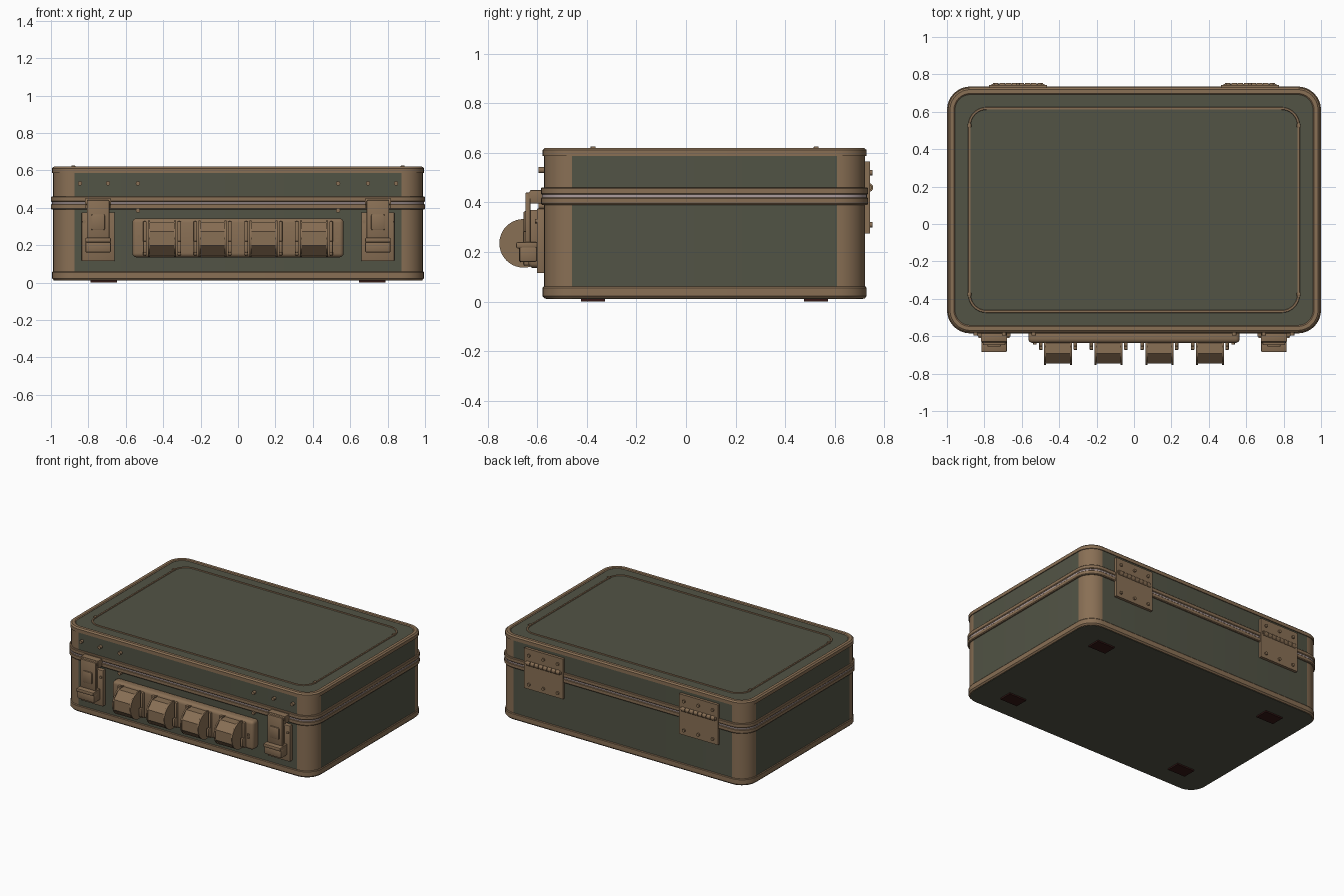
import bpy, bmesh, math
from mathutils import Matrix, Vector

if "Cube" in bpy.data.objects:
    bpy.data.objects.remove(bpy.data.objects["Cube"])


def mat(name, r, g, b):
    m = bpy.data.materials.new(name)
    m.diffuse_color = (r, g, b, 1)
    m.use_nodes = True
    m.node_tree.nodes["Principled BSDF"].inputs["Base Color"].default_value = m.diffuse_color
    return m


GREEN = mat("olive_panel", 0.084, 0.088, 0.06)
BROWN = mat("bronze_trim", 0.25, 0.16, 0.09)
PALE = mat("pale_gasket", 0.42, 0.34, 0.34)
RED = mat("dark_red_rubber", 0.035, 0.009, 0.008)
CY, HX, HY, RAD, SEG = 0.075, 1.0, 0.66, 0.125, 8   # case outline


def finish(name, bm, mats):
    bmesh.ops.recalc_face_normals(bm, faces=bm.faces)
    me = bpy.data.meshes.new(name)
    bm.to_mesh(me)
    bm.free()
    for m in mats:
        me.materials.append(m)
    ob = bpy.data.objects.new(name, me)
    bpy.context.collection.objects.link(ob)
    return ob


def outline(inset, z, hx=HX, hy=HY, rad=RAD):
    """Rounded rectangle; SEG + 1 points for each corner."""
    r = max(rad - inset, 0.005)
    pts = []
    for k, (sx, sy) in enumerate([(1, 1), (-1, 1), (-1, -1), (1, -1)]):
        cx, cy = sx * (hx - inset - r), CY + sy * (hy - inset - r)
        for i in range(SEG + 1):
            a = math.pi / 2 * (k + i / SEG)
            pts.append((cx + r * math.cos(a), cy + r * math.sin(a), z))
    return pts


def loft(name, levels, mats, ring=False, corners=False, **kw):
    """Stack of outlines (inset, z): capped solid, or closed ring profile."""
    bm = bmesh.new()
    rows = [[bm.verts.new(p) for p in outline(i, z, **kw)] for i, z in levels]
    n = len(rows[0])
    for a in range(len(rows) if ring else len(rows) - 1):
        lo, hi = rows[a], rows[(a + 1) % len(rows)]
        for i in range(n):
            j = (i + 1) % n
            f = bm.faces.new((lo[i], lo[j], hi[j], hi[i]))
            if corners and i % (SEG + 1) < SEG:
                f.material_index = 1
    if not ring:
        bm.faces.new(rows[0])
        bm.faces.new(rows[-1])
    return finish(name, bm, mats)


def box(name, x, y, z, m=BROWN, bevel=0.0, seg=2):
    """Box from (min, max) ranges."""
    bm = bmesh.new()
    bmesh.ops.create_cube(bm, size=1)
    for v in bm.verts:
        v.co = Vector([sum(r) / 2 + c * abs(r[1] - r[0]) for r, c in zip((x, y, z), v.co)])
    if bevel:
        bmesh.ops.bevel(bm, geom=bm.edges[:], offset=bevel, segments=seg, affect='EDGES', profile=0.5)
    return finish(name, bm, [m])


def cyl(name, centre, r, length, axis, sides=16, m=BROWN, turn=0.0):
    bm = bmesh.new()
    bmesh.ops.create_cone(bm, cap_ends=True, segments=sides, radius1=r, radius2=r, depth=length)
    rot = {'X': Matrix.Rotation(math.pi / 2, 4, 'Y'), 'Y': Matrix.Rotation(math.pi / 2, 4, 'X'),
           'Z': Matrix.Identity(4)}[axis]
    bm.transform(Matrix.Translation(centre) @ rot @ Matrix.Rotation(turn, 4, 'Z'))
    return finish(name, bm, [m])


# Shells with bronze corners, and the trims that frame them
loft("lower_shell", [(0.02, 0.01), (0.02, 0.03), (0.012, 0.03), (0.012, 0.41)], [GREEN, BROWN], corners=True)
loft("lid_shell", [(0.012, 0.44), (0.012, 0.60)], [GREEN, BROWN], corners=True)
loft("lid_panel", [(0.035, 0.595), (0.035, 0.614)], [GREEN])
loft("bottom_trim", [(0.025, 0.012), (0.015, 0.012), (0.006, 0.022), (0.006, 0.055), (0.01, 0.06),
                     (0.025, 0.06)], [BROWN], ring=True)
loft("top_trim", [(0.043, 0.6), (0.043, 0.615), (0.037, 0.62), (0.016, 0.62), (0.006, 0.611),
                  (0.006, 0.587), (0.02, 0.587)], [BROWN], ring=True)
for nm, z in (("lower_band", 0.39), ("upper_band", 0.431)):
    loft(nm, [(0.02, z), (0.004, z), (0, z + 0.005), (0, z + 0.026), (0.004, z + 0.03),
              (0.02, z + 0.03)], [BROWN], ring=True)
loft("gasket", [(0.005, 0.415), (0.005, 0.436)], [PALE])

# Raised bead on the lid, with small collars
loft("lid_bead", [(0, 0.612), (0.003, 0.619), (0.013, 0.619), (0.016, 0.612)], [BROWN], ring=True,
     hx=0.888, hy=0.551, rad=0.1)
for s in (-1, 1):
    for y in (-0.375, 0.525):
        box("bead_collar", (s * 0.88 - 0.01, s * 0.88 + 0.01), (y - 0.01, y + 0.01), (0.612, 0.626), bevel=0.003)
        box("foot", (s * 0.718 - 0.07, s * 0.718 + 0.07), (y - 0.048, y + 0.048), (0, 0.014), RED)

# Lock wheels on their mounting plate
box("lock_plate", (-0.565, 0.565), (-0.636, -0.565), (0.135, 0.343), bevel=0.022, seg=4)
for x in (-0.406, -0.136, 0.136, 0.406):
    cyl("lock_wheel", (x, -0.655, 0.235), 0.097, 0.13, 'X', 8, turn=math.pi / 8)
    for s in (-1, 1):
        cyl("wheel_flange", (x + s * 0.069, -0.655, 0.235), 0.098, 0.01, 'X', 40)
        p = x + s * 0.092
        box("wheel_post", (p - 0.01, p + 0.01), (-0.655, -0.61), (0.145, 0.328), bevel=0.006)
        box("wheel_post_foot", (p - 0.01, p + 0.01), (-0.674, -0.63), (0.16, 0.222), bevel=0.006)

for s in (-1, 1):
    # Rivets on the front
    for x, z in ((0.535, 0.53), (0.695, 0.53), (0.845, 0.53), (0.535, 0.385)):
        cyl("front_rivet", (s * x, -0.582, z), 0.012, 0.026, 'Y', 12)
    for z in (0.225, 0.245):
        cyl("lock_plate_screw", (s * 0.53, -0.637, z), 0.009, 0.014, 'Y', 12)

    # Latches
    c = s * 0.748

    def latch(name, hw, y, z, bevel=0.004):
        box(name, (c - hw, c + hw), y, z, bevel=bevel)
    latch("latch_plate", 0.088, (-0.602, -0.565), (0.115, 0.375))
    latch("latch_keeper", 0.07, (-0.63, -0.575), (0.395, 0.45))
    latch("latch_lever", 0.06, (-0.648, -0.628), (0.235, 0.44))
    latch("latch_core", 0.045, (-0.63, -0.595), (0.2, 0.37))
    latch("latch_tab", 0.036, (-0.656, -0.64), (0.28, 0.365), 0.007)
    latch("latch_lip", 0.068, (-0.685, -0.6), (0.215, 0.24), 0.006)
    latch("latch_grip", 0.068, (-0.672, -0.6), (0.16, 0.222), 0.008)
    cyl("latch_barrel", (c, -0.618, 0.43), 0.019, 0.13, 'X', 20)
    for q in (-1, 1):
        cyl("latch_rivet", (c + q * 0.074, -0.603, 0.325), 0.009, 0.014, 'Y', 12)

    # Hinges on the back
    h = s * 0.62
    box("hinge_upper_leaf", (h - 0.155, h + 0.155), (0.715, 0.743), (0.455, 0.565))
    box("hinge_lower_leaf", (h - 0.155, h + 0.155), (0.715, 0.743), (0.275, 0.455))
    for k in range(8):
        cyl("hinge_knuckle", (h + (k - 3.5) * 0.034, 0.737, 0.46), 0.018, 0.03, 'X', 16)
    cyl("hinge_pin", (h, 0.737, 0.46), 0.012, 0.285, 'X', 12)
    for q in (-0.115, 0, 0.115):
        for z in (0.52, 0.31):
            cyl("hinge_screw", (h + q, 0.745, z), 0.011, 0.016, 'Y', 12)

# Smooth the curved parts, keeping hard edges
bpy.ops.object.select_all(action='SELECT')
bpy.context.view_layer.objects.active = bpy.context.selected_objects[0]
bpy.ops.object.shade_smooth_by_angle(angle=math.radians(32))
